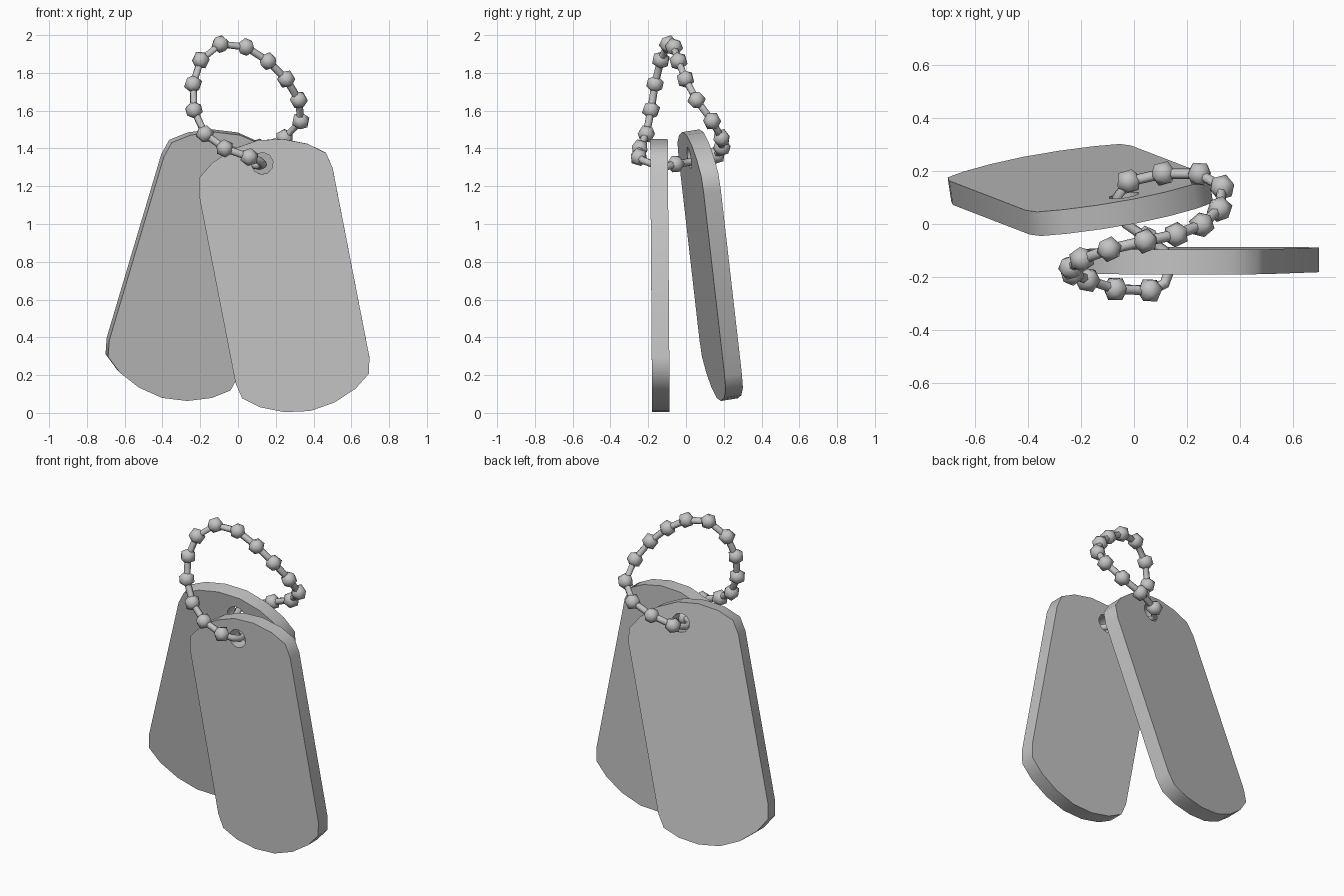
import bpy, bmesh, math
from mathutils import Vector, Matrix

cube = bpy.data.objects.get("Cube")
if cube:
    bpy.data.objects.remove(cube, do_unlink=True)

# One grey metal for everything
steel = bpy.data.materials.new("grey_metal")
steel.use_nodes = True
GREY = (0.55, 0.55, 0.55, 1.0)
steel.diffuse_color = GREY
steel.node_tree.nodes["Principled BSDF"].inputs["Base Color"].default_value = GREY


def add_object(name, data):
    obj = bpy.data.objects.new(name, data)
    bpy.context.collection.objects.link(obj)
    data.materials.append(steel)
    bpy.ops.object.select_all(action='DESELECT')
    obj.select_set(True)
    bpy.context.view_layer.objects.active = obj
    return obj


# Tag profile: one quarter, mirrored to the full rounded outline
QUARTER = [(0.361, 0.51), (0.342, 0.595), (0.257, 0.66), (0.135, 0.71)]
half = QUARTER + [(0, 0.73)] + [(-x, y) for x, y in reversed(QUARTER)]
OUTLINE = half + [(-x, -y) for x, y in half]
HOLE = [(0.058 * math.cos(i * math.tau / 10), 0.605 + 0.058 * math.sin(i * math.tau / 10))
        for i in range(10)]
THICK = 0.093


def tag(name, centre, up, back):
    """Rounded plate with a hole, its long axis along up and its rear along back."""
    bm = bmesh.new()
    edges = []
    for loop in (OUTLINE, HOLE):
        vs = [bm.verts.new((x, y, -THICK / 2)) for x, y in loop]
        edges += [bm.edges.new((vs[i], vs[(i + 1) % len(vs)])) for i in range(len(vs))]
    bmesh.ops.triangle_fill(bm, edges=edges, use_beauty=True)
    ext = bmesh.ops.extrude_face_region(bm, geom=bm.faces[:])
    moved = [g for g in ext["geom"] if isinstance(g, bmesh.types.BMVert)]
    bmesh.ops.translate(bm, verts=moved, vec=(0, 0, THICK))
    bmesh.ops.recalc_face_normals(bm, faces=bm.faces[:])
    # Stand the plate up in its own frame
    v = Vector(up).normalized()
    w = -Vector(back)
    w = (w - v * w.dot(v)).normalized()
    u = v.cross(w)
    frame = Matrix((u, v, w)).transposed().to_4x4()
    bm.transform(Matrix.Translation(centre) @ frame)
    me = bpy.data.meshes.new(name)
    bm.to_mesh(me)
    bm.free()
    add_object(name, me)
    bpy.ops.object.shade_smooth_by_angle(angle=math.radians(50))


tag("front_tag", (0.244, -0.138, 0.727), (-0.191, -0.007, 0.982), (0, 1, 0.007))
tag("back_tag", (-0.202, 0.128, 0.782), (0.283, -0.109, 0.952), (-0.147, 0.978, 0.156))

# Bead centres, from the front hole over the top to between the tags
BEADS = [
    (0.06, -0.25, 1.354), (-0.07, -0.245, 1.40), (-0.175, -0.21, 1.477),
    (-0.233, -0.185, 1.603), (-0.238, -0.164, 1.741), (-0.197, -0.133, 1.868),
    (-0.093, -0.095, 1.952), (0.042, -0.064, 1.937), (0.159, -0.04, 1.862),
    (0.255, -0.003, 1.767), (0.322, 0.056, 1.656), (0.332, 0.138, 1.545),
    (0.246, 0.188, 1.455), (0.11, 0.19, 1.405), (-0.02, 0.16, 1.365),
    (0.05, -0.055, 1.317),
]
# Cord bends through the two holes
BACK_BEND = [(-0.065, 0.10, 1.345), (-0.03, 0.0, 1.325)]
FRONT_BEND = [(0.115, -0.10, 1.305), (0.135, -0.17, 1.315), (0.115, -0.225, 1.335)]

# Chain cord: a thin six-sided closed tube
path = BEADS[:15] + BACK_BEND + BEADS[15:] + FRONT_BEND
curve = bpy.data.curves.new("chain_cord", 'CURVE')
curve.dimensions = '3D'
curve.bevel_depth = 0.02
curve.bevel_resolution = 1
spline = curve.splines.new('POLY')
spline.points.add(len(path) - 1)
for p, co in zip(spline.points, path):
    p.co = (*co, 1)
spline.use_cyclic_u = True
add_object("chain_cord", curve)
bpy.ops.object.convert(target='MESH')
bpy.ops.object.shade_smooth()

# Chain beads: low-poly balls, each turned to follow the cord
bm = bmesh.new()
for i, co in enumerate(BEADS):
    ahead = Vector(BEADS[(i + 1) % len(BEADS)]) - Vector(BEADS[i - 1])
    turn = ahead.to_track_quat('Z', 'Y').to_matrix().to_4x4()
    bmesh.ops.create_icosphere(bm, subdivisions=1, radius=0.05,
                               matrix=Matrix.Translation(co) @ turn)
me = bpy.data.meshes.new("chain_beads")
bm.to_mesh(me)
bm.free()
add_object("chain_beads", me)
bpy.ops.object.shade_smooth()
